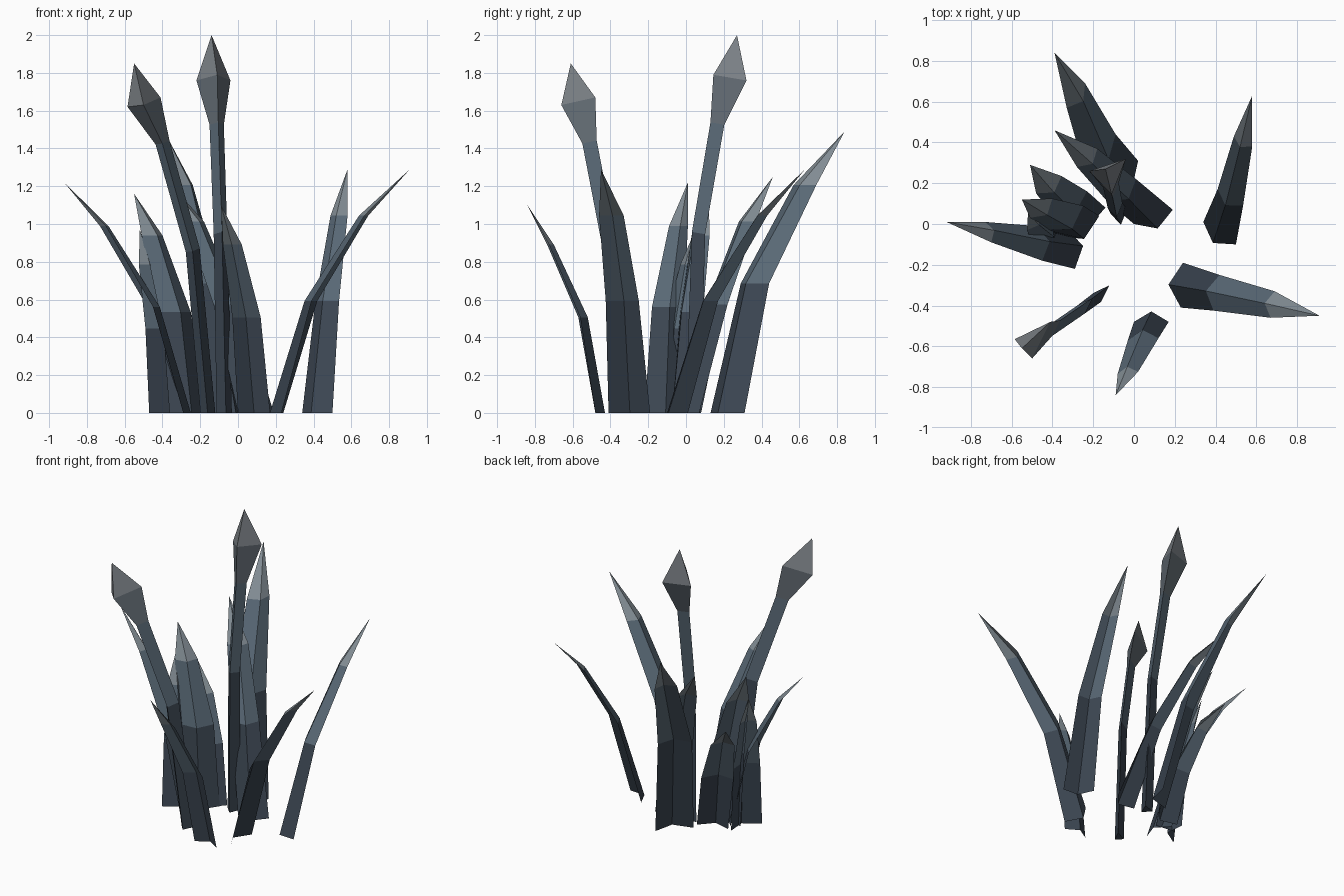
import bpy
from mathutils import Vector

if "Cube" in bpy.data.objects:
    bpy.data.objects.remove(bpy.data.objects["Cube"])


def material(name, rgb):
    m = bpy.data.materials.new(name)
    m.diffuse_color = (*rgb, 1)
    m.use_nodes = True
    m.node_tree.nodes["Principled BSDF"].inputs["Base Color"].default_value = m.diffuse_color
    return m


# Slate tones from the dark root to the pale tip
leaf_tones = [material("root_slate", (0.045, 0.062, 0.085)),
              material("middle_slate", (0.10, 0.14, 0.18)),
              material("tip_slate", (0.22, 0.26, 0.29))]
stem_tones = [leaf_tones[0], leaf_tones[1], material("stem_grey", (0.13, 0.155, 0.18)),
              material("bud_grey", (0.20, 0.22, 0.24)), material("bud_tip_grey", (0.24, 0.26, 0.27))]


def loft(name, rows, tip, tones, closed):
    """Skin rows of three points and close them to a point at the tip."""
    verts = [p for row in rows for p in row] + [tip]
    end = len(verts) - 1
    faces, tone = [], []
    for i in range(len(rows)):
        for j in range(3 if closed else 2):
            a, b = 3 * i + j, 3 * i + (j + 1) % 3
            faces.append((a, b, end) if i == len(rows) - 1 else (a, b, b + 3, a + 3))
            tone.append(i)
    if closed:
        faces.append((2, 1, 0))
        tone.append(0)
    mesh = bpy.data.meshes.new(name)
    mesh.from_pydata(verts, [], faces)
    for m in tones:
        mesh.materials.append(m)
    for poly, t in zip(mesh.polygons, tone):
        poly.material_index = t
    bpy.context.collection.objects.link(bpy.data.objects.new(name, mesh))


def blade(name, tip, *edges):
    """Folded leaf: each edge pair is (left x, y, right x, y), ridge faces inward."""
    rows = []
    for (lx, ly, rx, ry), t in zip(edges, (0, 0.46, 0.81)):
        z = t * tip[2]
        ridge = ((lx + rx) / 2 - 0.3 * (ry - ly), (ly + ry) / 2 + 0.3 * (rx - lx), z)
        rows.append([(lx, ly, z), ridge, (rx, ry, z)])
    loft(name, rows, tip, leaf_tones, False)


# Leaves
blade("tall_back_leaf", (-.39, .84, 1.49),
      (.02, .31, -.15, .13), (-.09, .44, -.25, .29), (-.24, .69, -.33, .57))
blade("inner_back_leaf", (-.39, .46, 1.25),
      (.19, .07, 0, 0), (.01, .22, -.13, .11), (-.18, .37, -.28, .28))
blade("right_leaf", (.91, -.45, 1.29),
      (.23, -.41, .24, -.19), (.39, -.425, .42, -.25), (.67, -.46, .69, -.33))
blade("back_right_leaf", (.58, .63, 1.29),
      (.50, -.10, .34, .01), (.535, .09, .41, .17), (.58, .38, .49, .43))
blade("front_leaf", (-.09, -.84, 1.10),
      (0, -.48, .17, -.48), (-.03, -.57, .12, -.56), (-.08, -.735, .02, -.725))
blade("left_leaf", (-.92, .01, 1.22),
      (-.33, -.02, -.29, -.22), (-.48, -.01, -.45, -.18), (-.73, .01, -.70, -.09))
blade("short_left_leaf", (-.51, .29, .83),
      (-.14, .08, -.34, .02), (-.23, .16, -.41, .06), (-.355, .235, -.48, .15))
blade("middle_left_leaf", (-.55, .12, 1.16),
      (-.17, .04, -.38, -.06), (-.25, .09, -.43, -.03), (-.40, .125, -.51, .03))
blade("outer_left_leaf", (-.52, .05, .97),
      (-.37, .03, -.47, -.17), (-.40, .05, -.49, -.12), (-.46, .06, -.525, -.03))


def bud_stem(name, path, bud, tip):
    """Three-sided stem that flares into a pointed bud; path is (centre, scale)."""
    centre = sum((Vector(p) for p in bud), Vector()) / 3
    rows = [[Vector(c) + (Vector(p) - centre) * s for p in bud] for c, s in path]
    for p in rows[0]:
        p.z = 0
    loft(name, rows + [[Vector(p) for p in bud]], Vector(tip), stem_tones, True)


# Budding stems
bud_stem("centre_bud_stem",
         [((-.07, .04, 0), .45), ((-.09, .07, .95), .40), ((-.11, .17, 1.53), .42)],
         [(-.22, .26, 1.76), (-.11, .145, 1.79), (-.04, .32, 1.76)], (-.14, .27, 2.0))
bud_stem("front_bud_stem",
         [((-.16, -.34, 0), .45), ((-.24, -.40, .86), .42), ((-.40, -.51, 1.43), .42)],
         [(-.585, -.565, 1.62), (-.50, -.66, 1.63), (-.41, -.48, 1.67)], (-.55, -.61, 1.85))
